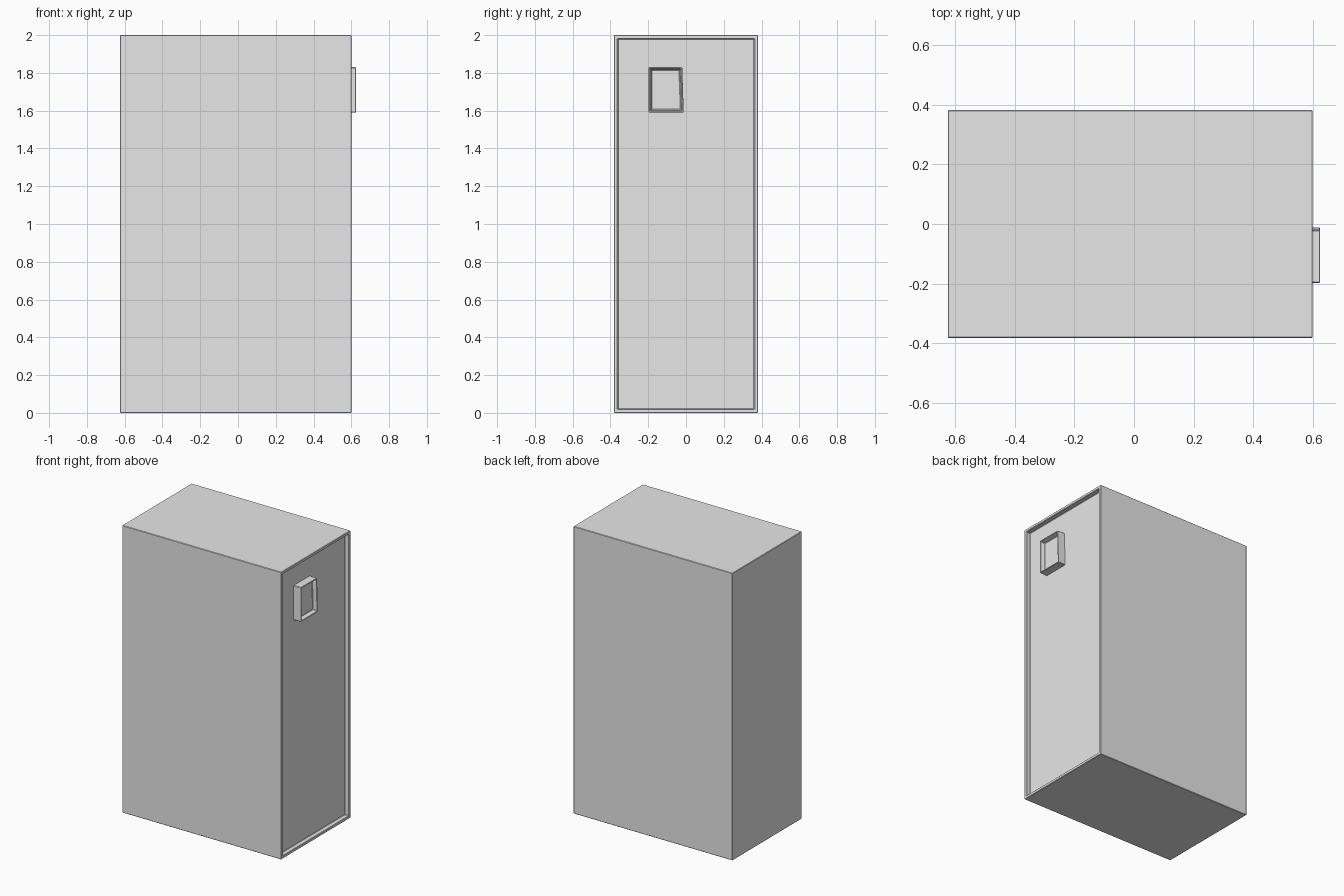
import bpy
import bmesh
from mathutils import Vector

if "Cube" in bpy.data.objects:
    bpy.data.objects.remove(bpy.data.objects["Cube"])

grey = bpy.data.materials.new("light_grey")
grey.use_nodes = True
grey.diffuse_color = (0.8, 0.8, 0.8, 1)
grey.node_tree.nodes["Principled BSDF"].inputs["Base Color"].default_value = grey.diffuse_color


def recessed_box(name, low, high, border, depth, taper, bevel, lean=0):
    """Box whose +x face is inset by border and sunk by depth."""
    low, high = Vector(low), Vector(high)
    bm = bmesh.new()
    bmesh.ops.create_cube(bm, size=1)
    for v in bm.verts:
        mid, size = (low + high) / 2, high - low
        v.co = mid + Vector(a * b for a, b in zip(v.co, size))
        # Slightly slanted rear edge
        if v.co.y > mid.y and v.co.z > mid.z:
            v.co.y -= lean
    face = max(bm.faces, key=lambda f: f.normal.x)
    bmesh.ops.inset_region(bm, faces=[face], thickness=border)
    # Duplicate the inset rim so the recess gets its own walls
    sunk = bmesh.ops.extrude_discrete_faces(bm, faces=[face])["faces"][0]
    centre = sunk.calc_center_median()
    for v in sunk.verts:
        v.co.x -= depth
        v.co.y -= taper if v.co.y > centre.y else -taper
        v.co.z -= taper if v.co.z > centre.z else -taper
    bmesh.ops.recalc_face_normals(bm, faces=bm.faces)
    mesh = bpy.data.meshes.new(name)
    bm.to_mesh(mesh)
    bm.free()
    mesh.materials.append(grey)
    obj = bpy.data.objects.new(name, mesh)
    bpy.context.collection.objects.link(obj)
    mod = obj.modifiers.new("edge_bevel", "BEVEL")
    mod.width = bevel
    mod.segments = 1
    return obj


# Cabinet with a sunken panel on its left side
recessed_box("cabinet_body", (-0.625, -0.382, 0), (0.6, 0.382, 2),
             border=0.029, depth=0.032, taper=0, bevel=0.003)

# Cupped pull fixed to the sunken panel
recessed_box("pull_handle", (0.565, -0.198, 1.59), (0.625, -0.012, 1.83),
             border=0.01, depth=0.03, taper=0.008, bevel=0.003, lean=0.008)
